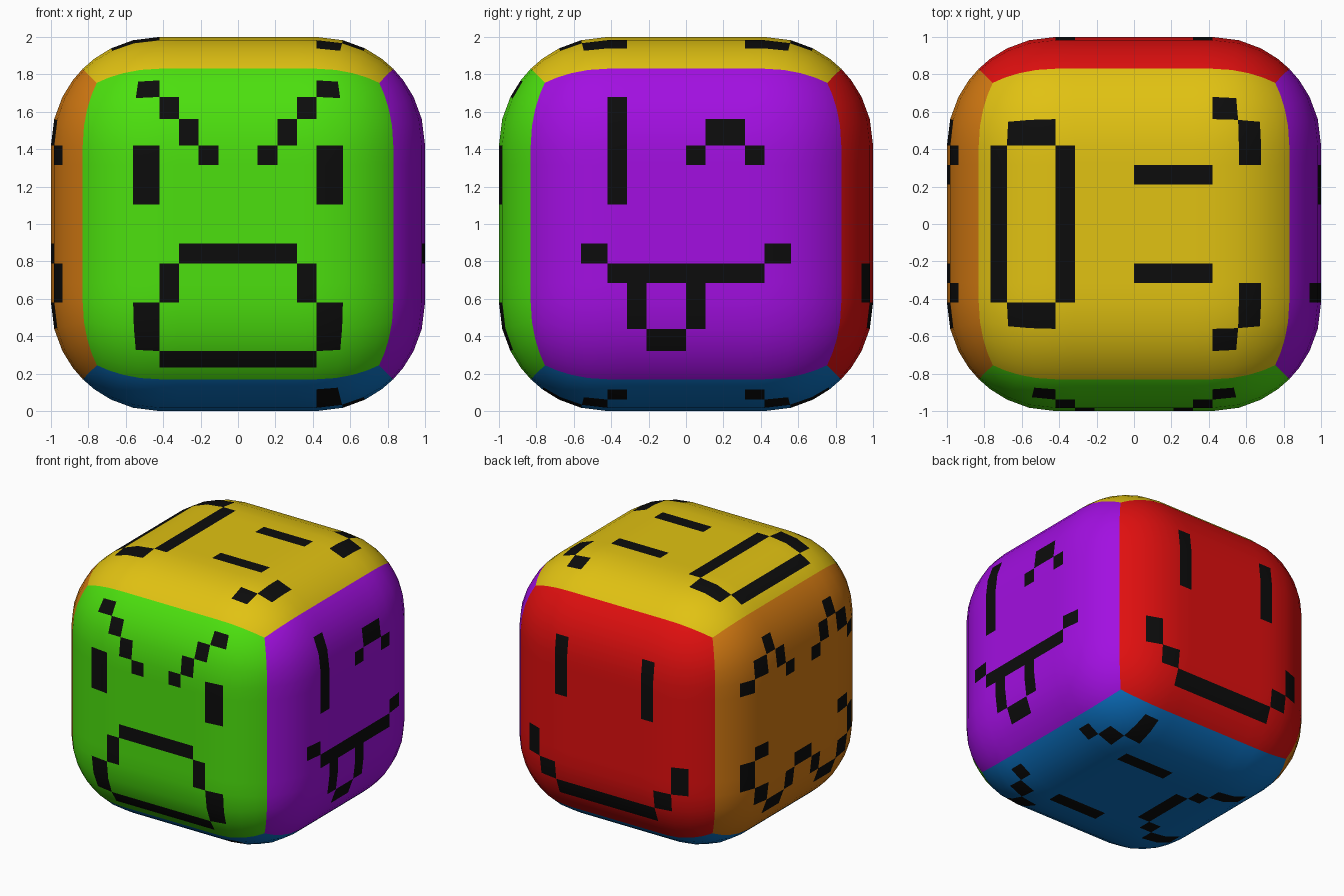
import bpy, bmesh
from mathutils import Vector

if "Cube" in bpy.data.objects:
    bpy.data.objects.remove(bpy.data.objects["Cube"])

CORE, R, N = 0.42, 0.58, 4      # flat half-width, rounding radius, cells per flat half / per rounding


def srgb(*rgb):
    lin = [(c / 255 / 12.92) if c < 11 else ((c / 255 + 0.055) / 1.055) ** 2.4 for c in rgb]
    return (*lin, 1.0)


def material(name, rgb):
    m = bpy.data.materials.new(name)
    m.diffuse_color = srgb(*rgb)
    m.use_nodes = True
    m.node_tree.nodes["Principled BSDF"].inputs["Base Color"].default_value = m.diffuse_color
    return m


def split(i):
    """Grid line -8..8 -> (position on inner core, slope of the rounding)."""
    core = max(-N, min(N, i))
    return core / N * CORE, (i - core) / N


def point(axis, sign, ua, va, i, j):
    (cu, su), (cv, sv) = split(i), split(j)
    core, d = Vector(), Vector()
    core[axis], core[ua], core[va] = sign * CORE, cu, cv
    d[axis], d[ua], d[va] = sign, su, sv
    return core + d.normalized() * R + Vector((0, 0, 1))


mesh = bpy.data.meshes.new("rounded_face_cube")
cube = bpy.data.objects.new("rounded_face_cube", mesh)
bpy.context.collection.objects.link(cube)
mesh.materials.append(material("black", (12, 12, 12)))
bm = bmesh.new()


def side(name, rgb, axis, sign, ua, va, marks, mirror=True):
    """One coloured side; marks are black cell blocks (u0, u1, v0, v1), mirrored in u."""
    mesh.materials.append(material(name, rgb))
    colour = len(mesh.materials) - 1
    blocks = list(marks)
    if mirror:
        blocks += [(-b, -a, c, d) for a, b, c, d in marks]
    n = 2 * N
    grid = {(i, j): bm.verts.new(point(axis, sign, ua, va, i, j))
            for i in range(-n, n + 1) for j in range(-n, n + 1)}
    for i in range(-n, n):
        for j in range(-n, n):
            f = bm.faces.new([grid[i, j], grid[i + 1, j], grid[i + 1, j + 1], grid[i, j + 1]])
            black = any(a <= i < b and c <= j < d for a, b, c, d in blocks)
            f.material_index = 0 if black else colour
            f.smooth = True


# front: angry face
side("green", (76, 224, 14), 1, -1, 0, 2, [
    (4, 5, 1, 4), (4, 5, 6, 7), (3, 4, 5, 6), (2, 3, 4, 5), (1, 2, 3, 4),
    (-3, 3, -2, -1), (3, 4, -4, -2), (4, 5, -6, -4), (-4, 4, -7, -6)])

# right: winking face with tongue out
side("purple", (162, 15, 225), 0, 1, 1, 2, [
    (-4, -3, 1, 6), (0, 1, 3, 4), (1, 3, 4, 5), (3, 4, 3, 4),
    (-5, -4, -2, -1), (4, 5, -2, -1), (-4, 4, -3, -2),
    (-3, -2, -5, -3), (0, 1, -5, -3), (-2, 0, -6, -5)], mirror=False)

# top: surprised face lying sideways (u = y, v = x)
side("yellow", (225, 194, 18), 2, 1, 1, 0, [
    (-4, 4, -7, -6), (-4, 4, -4, -3), (4, 5, -6, -4),
    (2, 3, 0, 4), (5, 6, 4, 5), (3, 5, 5, 6)])

# back: smiling face
side("red", (224, 15, 15), 1, 1, 0, 2, [
    (3, 4, 1, 5), (5, 6, -4, -2), (4, 5, -5, -4), (-4, 4, -6, -5)])

# left: laughing face with a wavy mouth
side("orange", (212, 122, 18), 0, -1, 1, 2, [
    (1, 2, 3, 4), (2, 3, 4, 5), (3, 4, 5, 6), (4, 5, 4, 5), (5, 6, 3, 4),
    (4, 5, -2, -1), (5, 6, -4, -2), (4, 5, -5, -4), (2, 4, -6, -5),
    (1, 2, -5, -4), (-1, 1, -4, -3)])

# bottom: worried face lying sideways (u = y, v = x)
side("blue", (12, 116, 198), 2, -1, 1, 0, [
    (3, 4, 6, 7), (4, 5, 5, 6), (5, 7, 4, 5), (3, 4, 0, 4),
    (-2, 2, -3, -2), (2, 3, -4, -3), (3, 4, -6, -4)])

# weld the six sides into one smooth solid
bmesh.ops.remove_doubles(bm, verts=bm.verts, dist=0.0005)
bmesh.ops.recalc_face_normals(bm, faces=bm.faces)
bm.to_mesh(mesh)
bm.free()
